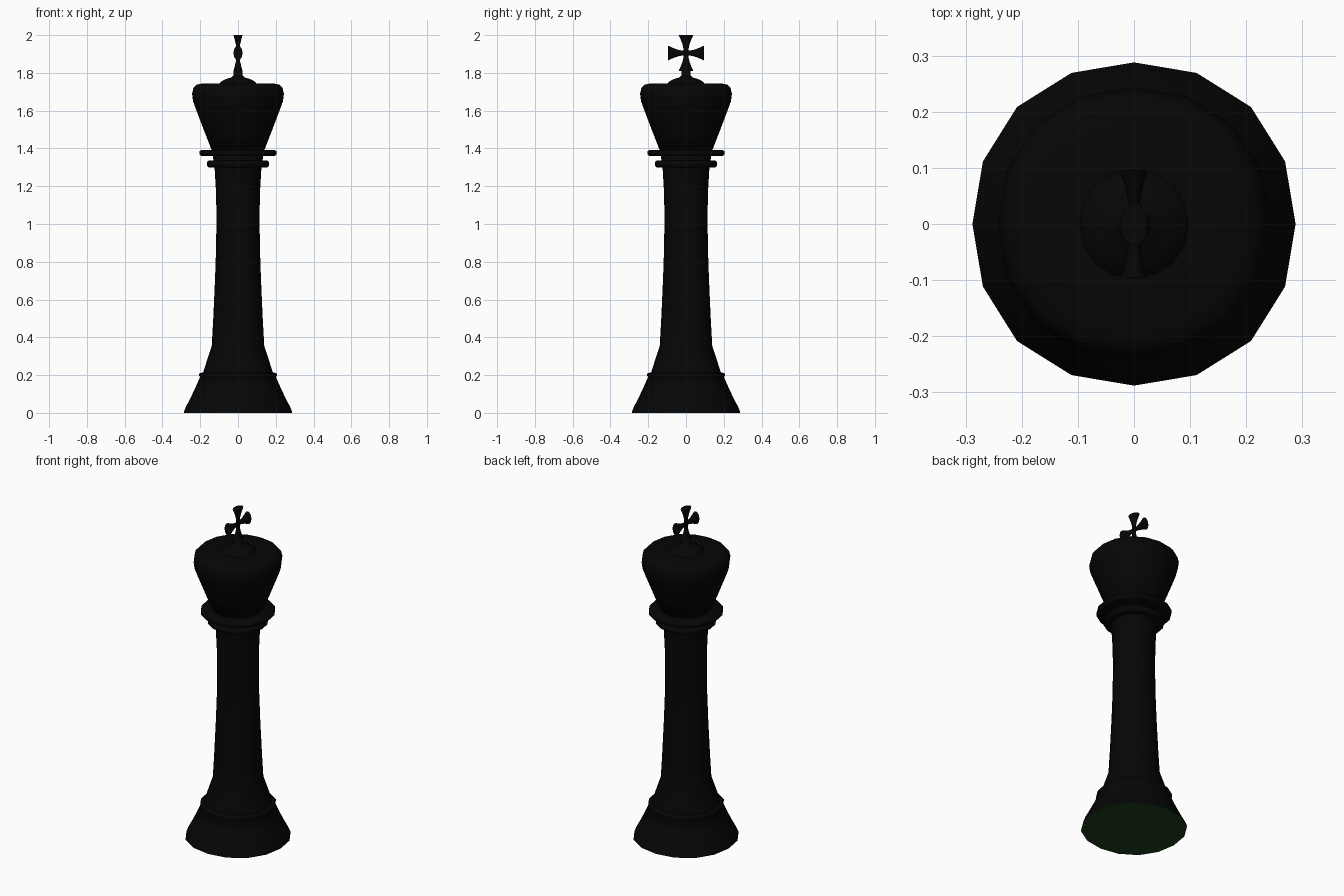
import bpy, bmesh, math
from mathutils import Matrix

if "Cube" in bpy.data.objects:
    bpy.data.objects.remove(bpy.data.objects["Cube"])


def material(name, rgb):
    m = bpy.data.materials.new(name)
    m.diffuse_color = (*rgb, 1)
    m.use_nodes = True
    m.node_tree.nodes["Principled BSDF"].inputs["Base Color"].default_value = m.diffuse_color
    return m


BLACK = material("black_lacquer", (0.0017, 0.0017, 0.0017))
GREEN = material("green_felt", (0.0105, 0.047, 0.0115))


def lathe(name, profile, mat, sides=16, cap=(True, True), xf=Matrix(),
          angle=100, square=0.024):
    """Revolve (radius, height) points around z, slightly squared on the diagonals."""
    bm = bmesh.new()
    rings = []
    for r, z in profile:
        ring = []
        for i in range(sides):
            t = 2 * math.pi * i / sides
            k = r * (1 + square * math.sin(2 * t) ** 2)
            ring.append(bm.verts.new((k * math.cos(t), k * math.sin(t), z)))
        rings.append(ring)
    for a, b in zip(rings, rings[1:]):
        for i in range(sides):
            j = (i + 1) % sides
            bm.faces.new((a[i], a[j], b[j], b[i]))
    if cap[0]:
        bm.faces.new(rings[0][::-1])
    if cap[1]:
        bm.faces.new(rings[-1])
    bm.transform(xf)
    bmesh.ops.recalc_face_normals(bm, faces=bm.faces)
    me = bpy.data.meshes.new(name)
    bm.to_mesh(me)
    bm.free()
    me.materials.append(mat)
    ob = bpy.data.objects.new(name, me)
    bpy.context.collection.objects.link(ob)
    bpy.ops.object.select_all(action='DESELECT')
    ob.select_set(True)
    bpy.context.view_layer.objects.active = ob
    bpy.ops.object.shade_smooth_by_angle(angle=math.radians(angle))
    return ob


# Felt pad under the foot
lathe("felt_pad", [(0.287, 0), (0.287, 0.003)], GREEN, cap=(True, False), angle=35)

# Flared foot with its thin rim
lathe("foot", [(0.288, 0.001), (0.277, 0.03), (0.256, 0.07), (0.227, 0.13),
               (0.201, 0.19), (0.207, 0.197), (0.207, 0.207), (0.198, 0.212),
               (0.186, 0.213)], BLACK, cap=(False, True))

# Tapering column
lathe("column", [(0.186, 0.21), (0.165, 0.275), (0.139, 0.355), (0.131, 0.5),
                 (0.122, 0.7), (0.116, 0.87), (0.114, 1.05), (0.117, 1.18),
                 (0.124, 1.30), (0.135, 1.37)], BLACK)

# Two collar rings
for name, r, z0, z1 in (("lower_collar", 0.165, 1.300, 1.336),
                        ("upper_collar", 0.204, 1.360, 1.392)):
    d = 0.008
    lathe(name, [(0.12, z0), (r - 0.01, z0), (r, z0 + d), (r, z1 - d),
                 (r - 0.01, z1), (0.12, z1)], BLACK)

# Flared head with rounded shoulder and low cap
lathe("head", [(0.137, 1.385), (0.178, 1.49), (0.218, 1.595), (0.238, 1.65),
               (0.243, 1.69), (0.236, 1.72), (0.220, 1.737), (0.195, 1.743),
               (0.10, 1.745)], BLACK)
lathe("finial_base", [(0.098, 1.742), (0.092, 1.752), (0.068, 1.766),
                      (0.035, 1.776), (0.025, 1.787), (0.024, 1.815)], BLACK)

# Four flared cross arms, flattened front to back along x
C = 1.905
arm = [(0.013, 0.0), (0.013, 0.02), (0.018, 0.045), (0.028, 0.072), (0.039, 0.096)]
for i, name in enumerate(("top", "left", "bottom", "right")):
    xf = (Matrix.Translation((0, 0, C)) @ Matrix.Rotation(i * math.pi / 2, 4, 'X')
          @ Matrix.Diagonal((0.62, 1, 0.99, 1)))
    lathe("cross_arm_" + name, arm, BLACK, sides=12, xf=xf, square=0)
